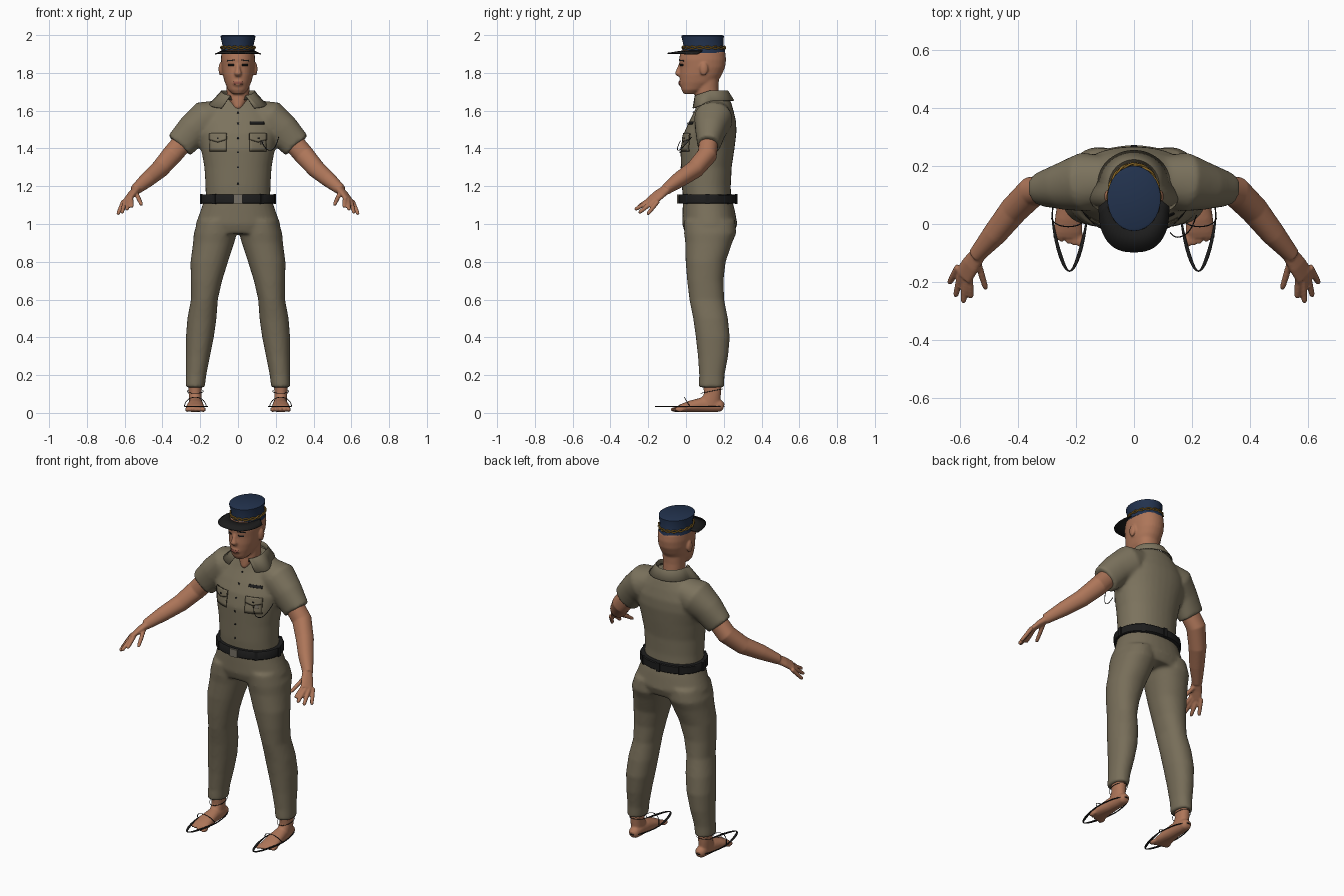
import bpy, bmesh
from math import sin, cos, pi, radians, copysign
from mathutils import Vector, Matrix

cube = bpy.data.objects.get("Cube")
if cube:
    bpy.data.objects.remove(cube, do_unlink=True)


def material(name, r, g, b):
    m = bpy.data.materials.new(name)
    m.use_nodes = True
    m.diffuse_color = (r, g, b, 1)
    bsdf = m.node_tree.nodes["Principled BSDF"]
    bsdf.inputs["Base Color"].default_value = (r, g, b, 1)
    bsdf.inputs["Roughness"].default_value = 0.8
    return m


SHIRT = material("khaki shirt", .20, .17, .11)
PANTS = material("khaki trousers", .185, .155, .10)
SEAM = material("dark khaki seam", .06, .05, .03)
SKIN = material("skin", .42, .18, .10)
LIP = material("lips", .27, .085, .06)
BLACK = material("black leather", .012, .012, .012)
NAVY = material("navy cloth", .016, .032, .075)
GOLD = material("gold braid", .28, .15, .02)
BUCKLE = material("dull metal", .18, .16, .13)
X, Y, Z = Vector((1, 0, 0)), Vector((0, 1, 0)), Vector((0, 0, 1))


def spow(c, e):
    return copysign(abs(c) ** e, c)


def loft(bm, rows, side=X, normal=None, n=32, e=.92):
    """Capped skin through oval sections (x, y, z, half width, half depth)."""
    pts = [Vector(r[:3]) for r in rows]
    rings = []
    for i, r in enumerate(rows):
        t = normal or (pts[min(i + 1, len(pts) - 1)] - pts[max(i - 1, 0)]).normalized()
        u = (side - t * side.dot(t)).normalized()
        v = t.cross(u)
        rings.append([bm.verts.new(pts[i] + u * r[3] * spow(cos(2 * pi * k / n), e)
                                   + v * r[4] * spow(sin(2 * pi * k / n), e)) for k in range(n)])
    for a, b in zip(rings, rings[1:]):
        for k in range(n):
            bm.faces.new((a[k], a[(k + 1) % n], b[(k + 1) % n], b[k]))
    bm.faces.new(rings[0][::-1])
    bm.faces.new(rings[-1])


def stack(bm, rows, e=.92):
    """Upright loft from rows (z, half width, front y, back y)."""
    loft(bm, [(0, (f + b) / 2, z, w, (b - f) / 2) for z, w, f, b in rows], normal=Z, e=e)


def ball(bm, loc, size):
    m = Matrix.Translation(loc) @ Matrix.Diagonal((*size, 1))
    bmesh.ops.create_uvsphere(bm, u_segments=16, v_segments=10, radius=1, matrix=m)


def box(bm, loc, size, rot=0):
    m = Matrix.Translation(loc) @ Matrix.Rotation(rot, 4, 'Z') @ Matrix.Diagonal((*size, 1))
    bmesh.ops.create_cube(bm, size=1, matrix=m)


def finish(name, bm, mat, voxel=0, relax=0, mirror=False, smooth=True):
    bmesh.ops.recalc_face_normals(bm, faces=bm.faces)
    me = bpy.data.meshes.new(name)
    bm.to_mesh(me)
    bm.free()
    me.materials.append(mat)
    ob = bpy.data.objects.new(name, me)
    bpy.context.collection.objects.link(ob)
    if smooth:
        bpy.ops.object.select_all(action='DESELECT')
        ob.select_set(True)
        bpy.context.view_layer.objects.active = ob
        bpy.ops.object.shade_smooth_by_angle(angle=radians(40))
    if voxel:
        rm = ob.modifiers.new("fuse", 'REMESH')
        rm.mode, rm.voxel_size, rm.use_smooth_shade = 'VOXEL', voxel, True
        sm = ob.modifiers.new("relax", 'SMOOTH')
        sm.factor, sm.iterations = .5, relax
    if mirror:
        ob.modifiers.new("mirror", 'MIRROR')
    return ob


def plate(name, x, z, w, h, mat, target, lift=.001, point=0, tilt=0):
    """Thin patch pressed onto the front of a target; point pulls its lower middle down."""
    bm = bmesh.new()
    bmesh.ops.create_grid(bm, x_segments=8, y_segments=6, size=.5)
    for v in bm.verts:
        px, pz = v.co.x, v.co.y
        drop = point * (1 - 2 * abs(px)) * (.5 - pz)
        v.co = (x + px * w, -.3, z + pz * h - drop + tilt * px * w)
    ob = finish(name, bm, mat)
    sw = ob.modifiers.new("press", 'SHRINKWRAP')
    sw.target, sw.wrap_method, sw.wrap_mode, sw.offset = target, 'PROJECT', 'ABOVE_SURFACE', lift
    sw.use_project_x = sw.use_project_z = False
    sw.use_project_y = True
    so = ob.modifiers.new("thickness", 'SOLIDIFY')
    so.thickness, so.offset = .003, 0


def cord(name, pts, r, mat, closed=True, mirror=False):
    cu = bpy.data.curves.new(name, 'CURVE')
    cu.dimensions, cu.bevel_depth, cu.bevel_resolution, cu.resolution_u = '3D', r, 2, 4
    sp = cu.splines.new('NURBS')
    sp.points.add(len(pts) - 1)
    for p, c in zip(sp.points, pts):
        p.co = (*c, 1)
    sp.use_cyclic_u, sp.use_endpoint_u = closed, not closed
    cu.materials.append(mat)
    ob = bpy.data.objects.new(name, cu)
    bpy.context.collection.objects.link(ob)
    if mirror:
        ob.modifiers.new("mirror", 'MIRROR')


# Shirt: torso and short sleeves fused
bm = bmesh.new()
stack(bm, [(1.08, .17, -.01, .24), (1.2, .172, -.022, .237), (1.3, .178, -.026, .242),
           (1.4, .196, -.03, .257), (1.48, .215, -.012, .267), (1.54, .21, .015, .266),
           (1.6, .175, .046, .252), (1.65, .125, .066, .237), (1.675, .09, .08, .22)])
for s in (1, -1):
    loft(bm, [(s * .07, .15, 1.59, .08, .07), (s * .17, .145, 1.555, .102, .1),
              (s * .24, .13, 1.495, .082, .088), (s * .31, .12, 1.415, .06, .079)], side=Y)
shirt = finish("shirt", bm, SHIRT, .01, 6)

# Trousers: pelvis and both legs fused
bm = bmesh.new()
stack(bm, [(1.14, .175, -.015, .24), (1.08, .195, -.018, .257), (1.0, .224, -.02, .272),
           (.95, .222, -.005, .255)])
for s in (1, -1):
    loft(bm, [(s * x, y, z, a, b) for x, y, z, a, b in (
        (.112, .125, 1.02, .1, .135), (.12, .128, .95, .114, .138), (.129, .12, .9, .109, .124),
        (.152, .104, .8, .099, .106), (.167, .102, .7, .083, .096), (.178, .11, .6, .071, .092),
        (.191, .13, .5, .077, .092), (.202, .142, .4, .074, .09), (.212, .143, .3, .064, .08),
        (.222, .137, .2, .054, .067), (.227, .135, .135, .051, .067))], normal=Z)
finish("trousers", bm, PANTS, .01, 5)

# Head: skull, neck, nose and ears fused
bm = bmesh.new()
stack(bm, [(1.688, .03, -.012, .06), (1.71, .052, -.024, .10), (1.75, .07, -.032, .165),
           (1.79, .081, -.034, .19), (1.83, .087, -.032, .207), (1.87, .09, -.037, .212),
           (1.91, .088, -.03, .208), (1.94, .07, 0, .18)])
loft(bm, [(0, .125, 1.58, .02, .055), (0, .115, 1.62, .036, .07), (0, .112, 1.66, .058, .064),
          (0, .112, 1.72, .061, .06), (0, .11, 1.78, .066, .065)], normal=Z)
loft(bm, [(0, -.028, 1.85, .009, .01), (0, -.036, 1.82, .012, .014),
          (0, -.042, 1.797, .02, .018), (0, -.036, 1.782, .014, .01)], normal=Z)
ball(bm, (0, -.026, 1.745), (.028, .014, .016))
for s in (1, -1):
    ball(bm, (s * .092, .095, 1.82), (.011, .022, .036))
head = finish("head", bm, SKIN, .006, 4)
for s in (1, -1):
    plate("eye", s * .036, 1.842, .03, .008, BLACK, head)
    plate("eyebrow", s * .038, 1.866, .038, .005, BLACK, head, tilt=s * -.1)
plate("mouth", 0, 1.747, .046, .013, LIP, head)

# Arms with hands
bm = bmesh.new()
loft(bm, [(.26, .125, 1.47, .05, .055), (.35, .112, 1.365, .052, .054), (.415, .047, 1.29, .048, .048),
          (.48, -.035, 1.235, .041, .041), (.545, -.11, 1.18, .027, .028)], side=Y)
loft(bm, [(.53, -.095, 1.19, .026, .022), (.562, -.14, 1.158, .035, .018),
          (.588, -.18, 1.125, .037, .013)], side=Vector((.05, .045, -.03)))
for base, tip in (((.566, -.19, 1.132), (.562, -.255, 1.09)), ((.582, -.185, 1.125), (.588, -.272, 1.075)),
                  ((.597, -.172, 1.12), (.615, -.25, 1.058)), ((.61, -.155, 1.112), (.637, -.205, 1.05)),
                  ((.54, -.125, 1.165), (.51, -.225, 1.1))):
    a, b = Vector(base), Vector(tip)
    loft(bm, [(*a.lerp(b, t), r, r) for t, r in ((-.15, .012), (.5, .0115), (.9, .01), (1, .006))], n=12)
finish("arm", bm, SKIN, .005, 3, mirror=True)

# Bare feet with toes
bm = bmesh.new()
loft(bm, [(.222, .2, .032, .018, .018), (.222, .185, .036, .03, .03), (.222, .14, .042, .035, .038),
          (.224, .08, .042, .039, .038), (.226, .02, .034, .046, .03), (.227, -.025, .025, .05, .021),
          (.227, -.045, .02, .046, .015)])
loft(bm, [(.227, .14, .17, .037, .05), (.227, .14, .1, .034, .045), (.225, .12, .04, .034, .06)], normal=Z)
for i in range(5):
    ball(bm, (.184 + i * .0215, -.056 + i * .006, .018), (.014 - i * .0012, .027, .013))
finish("foot", bm, SKIN, .006, 3, mirror=True)

# Sandals: open flat rim and thin loose straps
bm = bmesh.new()
N = 40
rim = []
for k in range(N):
    t = 2 * pi * k / N
    front = max(0, cos(t))
    w = .005 + .016 * front * abs(sin(t))
    c = Vector((.222 + .062 * sin(t) * (1 - .2 * front), .02 - .185 * cos(t), .036))
    d = Vector((sin(t), -cos(t) * .5, 0)).normalized()
    rim.append((bm.verts.new(c), bm.verts.new(c - d * w)))
for k in range(N):
    (a, b), (c, d) = rim[k], rim[(k + 1) % N]
    bm.faces.new((a, b, d, c))
rim_ob = finish("sandal_rim", bm, BLACK, mirror=True)
rim_ob.modifiers.new("thickness", 'SOLIDIFY').thickness = .004
cord("ankle_strap", [(.226 + .045 * sin(i * pi / 6), .135 + .06 * cos(i * pi / 6),
                      .115 + .012 * cos(i * pi / 6)) for i in range(12)], .0015, BLACK, mirror=True)
cord("instep_strap", [(.226 + .058 * cos(i * pi / 8), .02 - .03 * sin(i * pi / 8),
                       .036 + .048 * sin(i * pi / 8)) for i in range(9)], .002, BLACK, False, True)

# Belt with keepers and buckle
bm = bmesh.new()
stack(bm, [(1.108, .192, -.036, .262), (1.112, .196, -.04, .267),
           (1.152, .196, -.04, .267), (1.157, .192, -.036, .262)])
for deg in (40, 90, 140, 180, 220, 270, 320):
    t = radians(deg)
    box(bm, (.195 * sin(t), .1135 - .152 * cos(t), 1.132), (.022, .012, .053), t)
finish("belt", bm, BLACK)
bm = bmesh.new()
box(bm, (0, -.041, 1.132), (.05, .012, .046))
finish("belt_buckle", bm, BUCKLE, smooth=False)

# Collar: folded strip, open at the throat
bm = bmesh.new()
strip = []
for k in range(41):
    t = radians(24 + k * 312 / 40)
    f = max(0, cos(t))
    strip.append([bm.verts.new(p) for p in (
        (.078 * sin(t), .128 - .08 * cos(t), 1.685 - .03 * f),
        (sin(t) * (.088 + .01 * f), .13 - .092 * cos(t), 1.708 - .03 * f),
        (sin(t) * (.125 + .1 * f), .14 - .115 * cos(t), 1.655 - .045 * f))])
for p, q in zip(strip, strip[1:]):
    for j in range(2):
        bm.faces.new((p[j], q[j], q[j + 1], p[j + 1]))
finish("collar", bm, SHIRT).modifiers.new("thickness", 'SOLIDIFY').thickness = .006

# Chest details pressed onto the shirt
for s in (1, -1):
    plate("pocket_seam", s * .105, 1.432, .09, .094, SEAM, shirt, .001)
    plate("pocket", s * .105, 1.432, .084, .088, SHIRT, shirt, .003)
    plate("flap_seam", s * .105, 1.462, .092, .034, SEAM, shirt, .005, .014)
    plate("pocket_flap", s * .105, 1.463, .086, .03, SHIRT, shirt, .007, .014)
    plate("pocket_button", s * .105, 1.452, .008, .008, BLACK, shirt, .009)
for z in (1.59, 1.53, 1.455, 1.38, 1.3, 1.215):
    plate("shirt_button", 0, z, .009, .009, BLACK, shirt, .003)
plate("name_bar", .1, 1.534, .075, .015, BLACK, shirt, .003)
plate("chest_badge", .125, 1.43, .016, .02, BUCKLE, shirt, .009)
cord("lanyard", [(.125, -.03, 1.44), (.14, -.05, 1.40), (.17, -.045, 1.38), (.2, -.02, 1.4),
                 (.215, .03, 1.46)], .002, BLACK, False)

# Cap: flared crown, braid and visor
bm = bmesh.new()
stack(bm, [(1.905, .09, -.02, .208), (1.925, .088, -.018, .205), (1.945, .082, -.013, .198),
           (1.99, .092, -.024, .2), (1.996, .092, -.024, .2), (2.0, .084, -.016, .192)], e=1)
finish("cap_crown", bm, NAVY)
for ph in (0, pi):
    cord("cap_braid", [((.088 + .003 * cos(8 * t + ph)) * sin(t), .094 - (.112 + .003 * cos(8 * t + ph)) * cos(t),
                        1.934 + .007 * sin(8 * t + ph)) for t in (2 * pi * i / 64 for i in range(64))],
         .004, GOLD)
bm = bmesh.new()
strip = []
for k in range(25):
    t = radians(-90 + k * 7.5)
    outer = (.122 * spow(sin(t), .8), .06 - .158 * max(0, cos(t)) ** .8, 1.902 + .004 * cos(t))
    strip.append([bm.verts.new(p) for p in ((.084 * sin(t), .09 - .1 * cos(t), 1.92), outer)])
for p, q in zip(strip, strip[1:]):
    bm.faces.new((p[0], q[0], q[1], p[1]))
finish("cap_visor", bm, BLACK).modifiers.new("thickness", 'SOLIDIFY').thickness = .005
